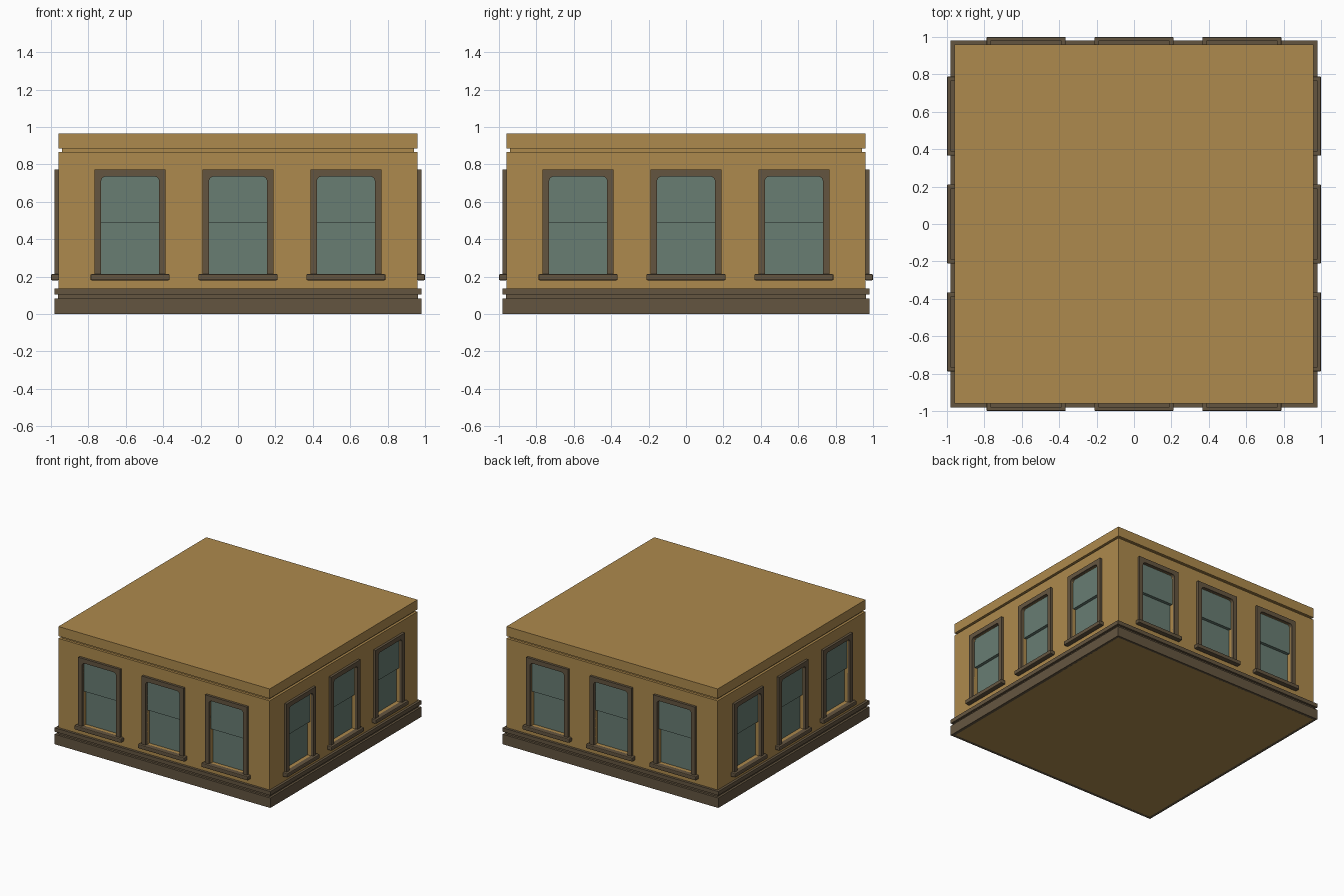
import bpy, bmesh, math
from mathutils import Matrix

if "Cube" in bpy.data.objects:
    bpy.data.objects.remove(bpy.data.objects["Cube"])


def material(name, rgb):
    m = bpy.data.materials.new(name)
    m.diffuse_color = (*rgb, 1)
    m.use_nodes = True
    m.node_tree.nodes["Principled BSDF"].inputs["Base Color"].default_value = m.diffuse_color
    return m


TAN = material("tan wall", (0.423, 0.254, 0.074))
BROWN = material("dark brown trim", (0.127, 0.091, 0.051))
GLASS = material("grey green glass", (0.138, 0.205, 0.171))


def finish(name, bm, mat):
    bmesh.ops.recalc_face_normals(bm, faces=bm.faces)
    me = bpy.data.meshes.new(name)
    bm.to_mesh(me)
    bm.free()
    me.materials.append(mat)
    ob = bpy.data.objects.new(name, me)
    bpy.context.collection.objects.link(ob)
    return ob


def ring(name, profile, mat, closed):
    """Sweep a (half width, z) profile around the square plan."""
    bm = bmesh.new()
    corners = [(-1, -1), (1, -1), (1, 1), (-1, 1)]
    loops = [[bm.verts.new((sx * r, sy * r, z)) for sx, sy in corners] for r, z in profile]
    n = len(loops)
    for i in range(n if closed else n - 1):
        a, b = loops[i], loops[(i + 1) % n]
        for k in range(4):
            j = (k + 1) % 4
            bm.faces.new((a[k], a[j], b[j], b[k]))
    if not closed:
        bm.faces.new(loops[0])
        bm.faces.new(loops[-1])
    return finish(name, bm, mat)


def prism(bm, outline, inner, outer, centre, side):
    """Extrude an (x, z) outline between two depths on one facade."""
    rot = Matrix.Rotation(side * math.pi / 2, 4, 'Z')
    verts = [bm.verts.new((centre + x, -inner, z)) for x, z in outline]
    face = bm.faces.new(verts)
    ext = bmesh.ops.extrude_face_region(bm, geom=[face])
    new = [g for g in ext["geom"] if isinstance(g, bmesh.types.BMVert)]
    bmesh.ops.translate(bm, verts=new, vec=(0, inner - outer, 0))
    bmesh.ops.transform(bm, matrix=rot, verts=verts + new)


# Window outlines
HW, BOT, MID, TOP, RAD = 0.155, 0.21, 0.49, 0.735, 0.025
arc = [(HW - RAD + RAD * math.cos(a), TOP - RAD + RAD * math.sin(a))
       for a in (i * math.pi / 8 for i in range(5))]
head = arc + [(-x, z) for x, z in reversed(arc)]
opening = [(HW, BOT)] + head + [(-HW, BOT)]
upper = [(HW, MID)] + head + [(-HW, MID)]
lower = [(-HW, BOT), (HW, BOT), (HW, MID), (-HW, MID)]
casing = [(0.19, BOT)] + opening + [(-0.19, BOT), (-0.19, 0.772), (0.19, 0.772)]
sill = [(-0.212, 0.18), (0.212, 0.18), (0.212, 0.213), (-0.212, 0.213)]

# Parts repeated on each facade: name, outline, inner depth, outer depth, material
parts = [
    ("window_frames", casing, 0.955, 0.98, BROWN),
    ("window_sills", sill, 0.957, 1.0, BROWN),
    ("upper_panes", upper, 0.915, 0.952, GLASS),
    ("lower_panes", lower, 0.915, 0.927, GLASS),
    ("opening_cutter", opening, 0.92, 1.05, TAN),
]
built = {}
for name, outline, inner, outer, mat in parts:
    bm = bmesh.new()
    for side in range(4):
        for c in (-0.577, 0, 0.577):
            prism(bm, outline, inner, outer, c, side)
    built[name] = finish(name, bm, mat)

# Softened sill edges
bev = built["window_sills"].modifiers.new("soft edges", 'BEVEL')
bev.width = 0.006
bev.segments = 2

# Wall block with a shadow groove and top band
walls = ring("walls", [(0.96, 0), (0.96, 0.867), (0.94, 0.867), (0.94, 0.886),
                       (0.96, 0.886), (0.96, 0.965)], TAN, False)
cut = walls.modifiers.new("window openings", 'BOOLEAN')
cut.operation = 'DIFFERENCE'
cut.solver = 'EXACT'
cut.object = built["opening_cutter"]

# Bake the openings and remove the cutter
deps = bpy.context.evaluated_depsgraph_get()
baked = bpy.data.meshes.new_from_object(walls.evaluated_get(deps))
walls.modifiers.clear()
walls.data = baked
bpy.data.objects.remove(built["opening_cutter"])

# Stepped base course around the foot
ring("base_course", [(0.955, 0), (0.98, 0), (0.98, 0.082), (0.962, 0.082), (0.962, 0.103),
                     (0.98, 0.103), (0.98, 0.135), (0.955, 0.135)], BROWN, True)
